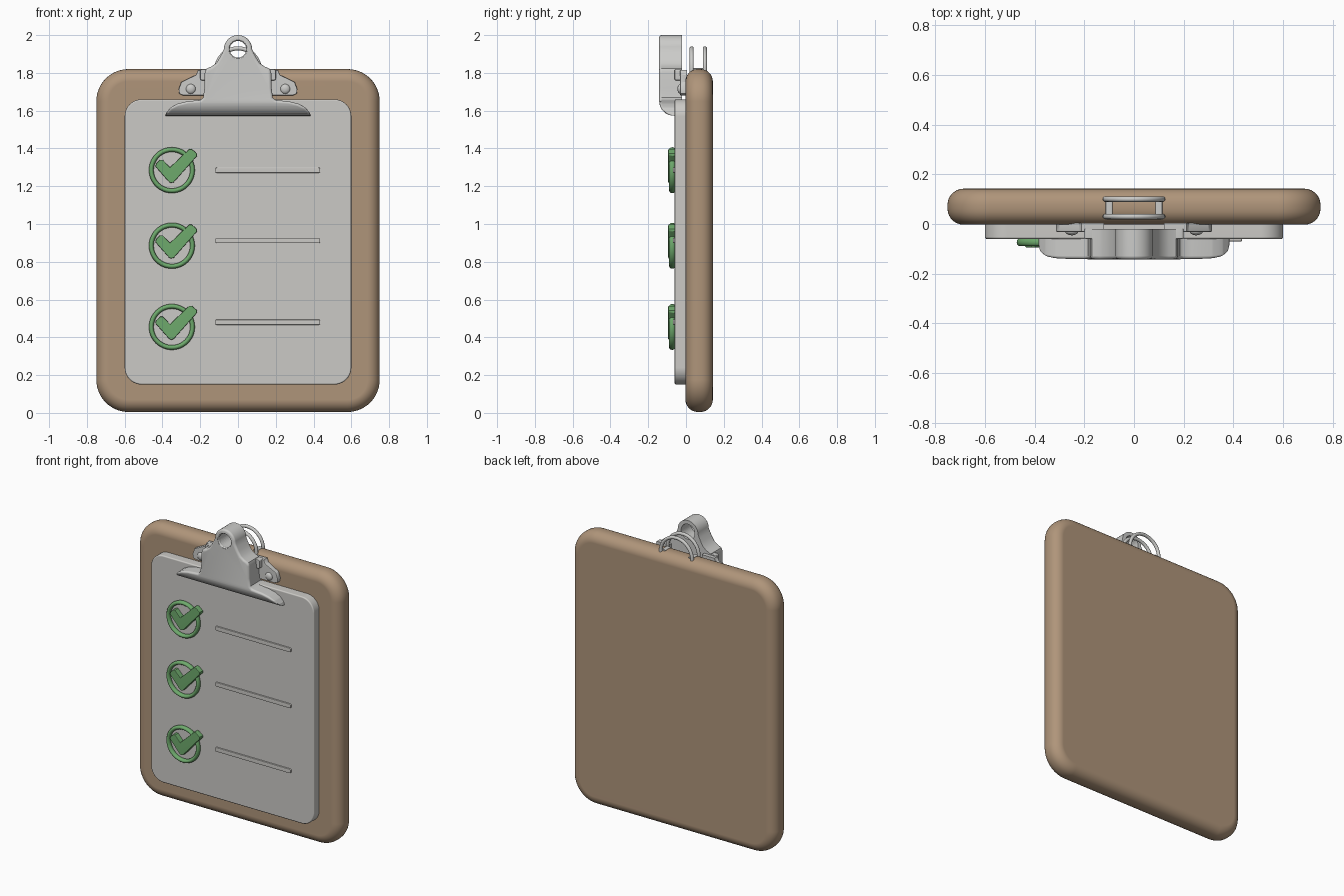
import bpy, bmesh, math
from mathutils import Vector

if "Cube" in bpy.data.objects:
    bpy.data.objects.remove(bpy.data.objects["Cube"])


def material(name, rgb):
    m = bpy.data.materials.new(name)
    m.diffuse_color = (*rgb, 1)
    m.use_nodes = True
    m.node_tree.nodes["Principled BSDF"].inputs["Base Color"].default_value = m.diffuse_color
    return m


BROWN = material("tan_board", (0.43, 0.30, 0.195))
PAPER = material("paper_grey", (0.60, 0.59, 0.565))
METAL = material("clip_grey", (0.60, 0.60, 0.585))
GREEN = material("check_green", (0.155, 0.40, 0.15))


def smooth(ob, mat):
    ob.data.materials.append(mat)
    ob.data.shade_smooth()
    ob.data.set_sharp_from_angle(angle=math.radians(40))
    return ob


def prism(name, pts, y0, y1, mat, bevel=0.0, seg=4, back=False, edit=None):
    """Extrude an x-z outline from y0 (front) to y1, rounding the rims."""
    bm = bmesh.new()
    face = bm.faces.new([bm.verts.new((x, y0, z)) for x, z in pts])
    ext = bmesh.ops.extrude_face_region(bm, geom=[face], use_keep_orig=True)
    for v in ext["geom"]:
        if isinstance(v, bmesh.types.BMVert):
            v.co.y = y1
    bmesh.ops.recalc_face_normals(bm, faces=bm.faces[:])
    if bevel:
        rims = [e for e in bm.edges if all(abs(v.co.y - y0) < 1e-5 for v in e.verts)
                or (back and all(abs(v.co.y - y1) < 1e-5 for v in e.verts))]
        bmesh.ops.bevel(bm, geom=rims, offset=bevel, offset_type='OFFSET', segments=seg,
                        profile=0.5, affect='EDGES', clamp_overlap=False)
    if edit:
        edit(bm)
    me = bpy.data.meshes.new(name)
    bm.to_mesh(me)
    bm.free()
    ob = bpy.data.objects.new(name, me)
    bpy.context.collection.objects.link(ob)
    smooth(ob, mat)
    wn = ob.modifiers.new("normals", 'WEIGHTED_NORMAL')
    wn.keep_sharp = True
    return ob


def arc(cx, cz, r, a0, a1, n):
    return [(cx + r * math.cos(math.radians(a0 + (a1 - a0) * i / n)),
             cz + r * math.sin(math.radians(a0 + (a1 - a0) * i / n))) for i in range(n + 1)]


def rounded_rect(x0, x1, z0, z1, r, n=10):
    return (arc(x1 - r, z1 - r, r, 0, 90, n) + arc(x0 + r, z1 - r, r, 90, 180, n)
            + arc(x0 + r, z0 + r, r, 180, 270, n) + arc(x1 - r, z0 + r, r, 270, 360, n))


def ring(name, x, y, z, r, tube, mat, depth=1.0):
    bpy.ops.mesh.primitive_torus_add(location=(x, y, z), rotation=(math.pi / 2, 0, 0), major_radius=r,
                                     minor_radius=tube, major_segments=48, minor_segments=12)
    ob = bpy.context.object
    ob.name = name
    ob.scale.z = depth
    return smooth(ob, mat)


# Board and paper
prism("board", rounded_rect(-0.75, 0.75, 0.005, 1.82, 0.17, 14), -0.003, 0.142, BROWN, 0.065, 7, back=True)
prism("paper", rounded_rect(-0.6, 0.6, 0.15, 1.66, 0.09), -0.06, 0.01, PAPER, 0.008, 3)

# Check marks in rings, with a written line beside each
check = [(-0.088, 0.02), (-0.083, 0.035), (-0.062, 0.055), (-0.048, 0.055), (-0.01, 0.015), (0.092, 0.112),
         (0.105, 0.112), (0.133, 0.088), (0.133, 0.075), (0.01, -0.064), (-0.004, -0.068), (-0.016, -0.062)]
for i, (zc, zl) in enumerate([(1.285, 1.285), (0.885, 0.913), (0.455, 0.48)]):
    ring(f"check_ring_{i}", -0.35, -0.073, zc, 0.109, 0.0125, GREEN, 1.3)
    prism(f"check_mark_{i}", [(x - 0.35, z + zc) for x, z in check], -0.094, -0.058, GREEN, 0.005, 2)
    prism(f"text_line_{i}", rounded_rect(-0.12, 0.435, zl - 0.014, zl + 0.014, 0.008, 3),
          -0.07, -0.055, PAPER, 0.004, 2)

# Clip body: flared jaw, straight shoulders, round eye on top
half = [(0.385, 1.573), (0.378, 1.592), (0.355, 1.618), (0.32, 1.637), (0.27, 1.649), (0.2, 1.656),
        (0.184, 1.67), (0.178, 1.72), (0.176, 1.80), (0.168, 1.822), (0.14, 1.834), (0.115, 1.852),
        (0.097, 1.88), (0.084, 1.905)]
outline = half + arc(0, 1.925, 0.075, 0, 180, 16) + [(-x, z) for x, z in reversed(half)]


def curl_jaw(bm):
    """Curve the lower front of the clip back towards the paper."""
    for k in range(1, 10):
        z = 1.573 + 0.08 * (1 - math.cos(k / 9 * math.pi / 2))
        bmesh.ops.bisect_plane(bm, geom=bm.verts[:] + bm.edges[:] + bm.faces[:],
                               plane_co=Vector((0, 0, z)), plane_no=Vector((0, 0, 1)))
    for v in bm.verts:
        t = min(1, max(0, (1.653 - v.co.z) / 0.08))
        front = -0.142 + 0.075 * (1 - math.sqrt(1 - t * t))
        v.co.y = -0.02 + (v.co.y + 0.02) * (front + 0.02) / -0.122


clip = prism("clip_body", outline, -0.142, -0.02, METAL, 0.014, 4, edit=curl_jaw)
bpy.ops.mesh.primitive_cylinder_add(vertices=40, radius=0.05, depth=0.5, location=(0, -0.08, 1.925),
                                    rotation=(math.pi / 2, 0, 0))
cutter = bpy.context.object
cutter.name = "eye_cutter"
cutter.hide_render = True
cutter.hide_viewport = True
cut = clip.modifiers.new("eye", 'BOOLEAN')
cut.object = cutter
cut.operation = 'DIFFERENCE'
cut.solver = 'EXACT'
ring("clip_eye_rim", 0, -0.131, 1.925, 0.055, 0.011, METAL)

# Mounting brackets with rivets and side lugs
wing = [(0.12, 1.68), (0.29, 1.68), (0.312, 1.69), (0.314, 1.715), (0.3, 1.752), (0.222, 1.79),
        (0.212, 1.815), (0.12, 1.815)]
for s, side in ((1, "right"), (-1, "left")):
    prism(f"bracket_{side}", [(s * x, z) for x, z in wing], -0.032, 0.005, METAL, 0.006, 2)
    prism(f"bracket_lug_{side}", rounded_rect(min(s * 0.16, s * 0.2), max(s * 0.16, s * 0.2), 1.76, 1.82, 0.01, 3),
          -0.06, -0.02, METAL, 0.006, 2)
    bpy.ops.mesh.primitive_uv_sphere_add(segments=20, ring_count=10, radius=0.026,
                                         location=(s * 0.25, -0.03, 1.715))
    rivet = bpy.context.object
    rivet.name = f"rivet_{side}"
    rivet.scale.y = 0.6
    smooth(rivet, METAL)
    # Foot joining the two wire loops at the top of the board
    prism(f"wire_foot_{side}", rounded_rect(s * 0.1 - 0.014, s * 0.1 + 0.014, 1.79, 1.825, 0.005, 3),
          0.038, 0.096, METAL, 0.004, 2)

# Spring wire loops rising from the board's top edge
for name, y in (("front", 0.03), ("back", 0.1)):
    ring(f"wire_loop_{name}", 0, y, 1.815, 0.115, 0.011, METAL)
